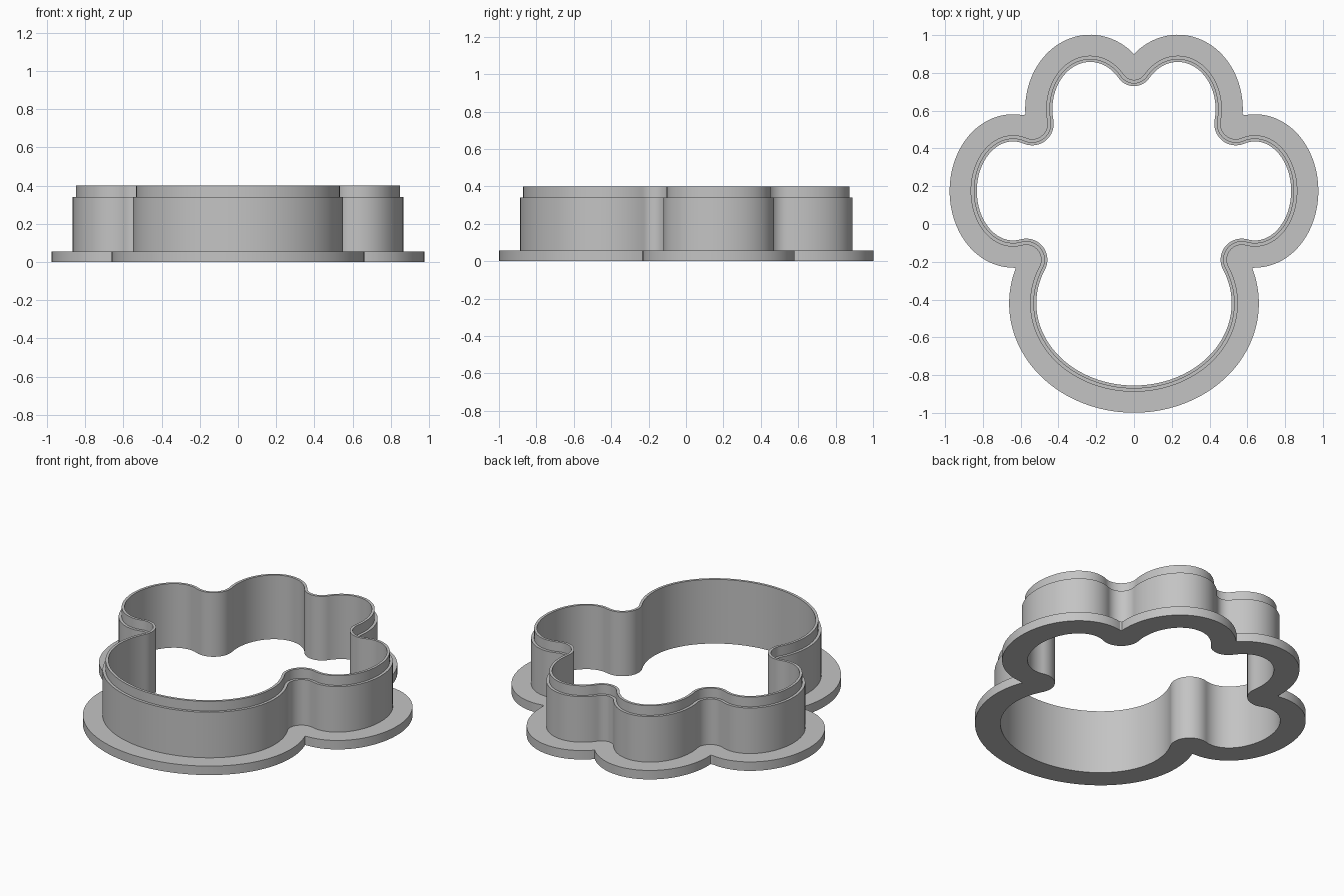
import bpy
import bmesh
from math import sin, cos, radians, degrees, atan2
from mathutils import Vector

if "Cube" in bpy.data.objects:
    bpy.data.objects.remove(bpy.data.objects["Cube"], do_unlink=True)


# Outline pieces: ellipses (centre, radii) for the pads, joined by small fillets
def on_ellipse(pad, deg):
    (cx, cy), (rx, ry) = pad
    t = radians(deg)
    return Vector((cx + rx * cos(t), cy + ry * sin(t)))


def touch(pad, centre):
    """Angle on the pad nearest to a fillet centre."""
    return min((a / 4 for a in range(-720, 720)),
               key=lambda a: (on_ellipse(pad, a) - centre).length)


def pad_arc(pad, start, end, step=3):
    sweep = (end - start) % 360
    n = round(sweep / step)
    return [on_ellipse(pad, start + sweep * i / n) for i in range(n + 1)]


def fillet(centre, p, q, n=24):
    """Clockwise arc from p to q, end points left out."""
    u, v = p - centre, q - centre
    a = degrees(atan2(u.y, u.x))
    sweep = (a - degrees(atan2(v.y, v.x))) % 360
    pts = []
    for i in range(1, n):
        f = i / n
        t = radians(a - sweep * f)
        r = u.length + (v.length - u.length) * f
        pts.append(centre + r * Vector((cos(t), sin(t))))
    return pts


palm = ((0, -0.42), (0.517, 0.435))
side_toe = ((0.64, 0.175), (0.192, 0.262))
top_toe = ((0.232, 0.608), (0.2, 0.25))
low_notch = Vector((0.57, -0.19))
high_notch = Vector((0.54, 0.53))
top_notch = Vector((0, 0.832))

# Right half of the paw outline, from bottom centre to top centre
palm_side = pad_arc(palm, -90, touch(palm, low_notch), 2)
side = pad_arc(side_toe, touch(side_toe, low_notch), touch(side_toe, high_notch))
top = pad_arc(top_toe, touch(top_toe, high_notch), touch(top_toe, top_notch))
top_end = Vector((0, 0.73))
half = (palm_side + fillet(low_notch, palm_side[-1], side[0]) + side
        + fillet(high_notch, side[-1], top[0]) + top
        + fillet(top_notch, top[-1], top_end, 12) + [top_end])
outline = half + [Vector((-p.x, p.y)) for p in half[-2:0:-1]]
count = len(outline)


def offset_outline(d):
    """Push the outline outward; overlapping runs collapse to a sharp corner."""
    pts = []
    for i, p in enumerate(outline):
        t = (outline[(i + 1) % count] - outline[i - 1]).normalized()
        pts.append(p + d * Vector((t.y, -t.x)))
    good = [min((p - q).length for q in outline) > d - 0.001 for p in pts]
    result = []
    for i, p in enumerate(pts):
        if not good[i]:
            a = b = i
            while not good[a % count]:
                a -= 1
            while not good[b % count]:
                b += 1
            p = (pts[a % count] + pts[b % count]) / 2
        result.append(p)
    return result


# Stepped cross-section (outward offset, height): flange, wall, thin cutting lip
section = [(0, 0), (0.144, 0), (0.144, 0.056), (0.033, 0.056),
           (0.033, 0.34), (0.016, 0.34), (0.016, 0.4), (0, 0.4)]
outlines = {d: offset_outline(d) if d else outline for d, z in section}

bm = bmesh.new()
rings = [[bm.verts.new((p.x, p.y, z)) for p in outlines[d]] for d, z in section]
for k, ring in enumerate(rings):
    above = rings[(k + 1) % len(rings)]
    for i in range(count):
        j = (i + 1) % count
        bm.faces.new((ring[i], ring[j], above[j], above[i]))
bmesh.ops.remove_doubles(bm, verts=bm.verts, dist=0.00005)
bmesh.ops.recalc_face_normals(bm, faces=bm.faces)
mesh = bpy.data.meshes.new("paw_cutter")
bm.to_mesh(mesh)
bm.free()

# Plain grey material
grey = bpy.data.materials.new("plain_grey")
grey.use_nodes = True
colour = (0.55, 0.55, 0.55, 1)
grey.diffuse_color = colour
grey.node_tree.nodes["Principled BSDF"].inputs["Base Color"].default_value = colour
mesh.materials.append(grey)

cutter = bpy.data.objects.new("paw_cutter", mesh)
bpy.context.collection.objects.link(cutter)
bpy.context.view_layer.objects.active = cutter
cutter.select_set(True)
bpy.ops.object.shade_smooth_by_angle(angle=radians(30))
